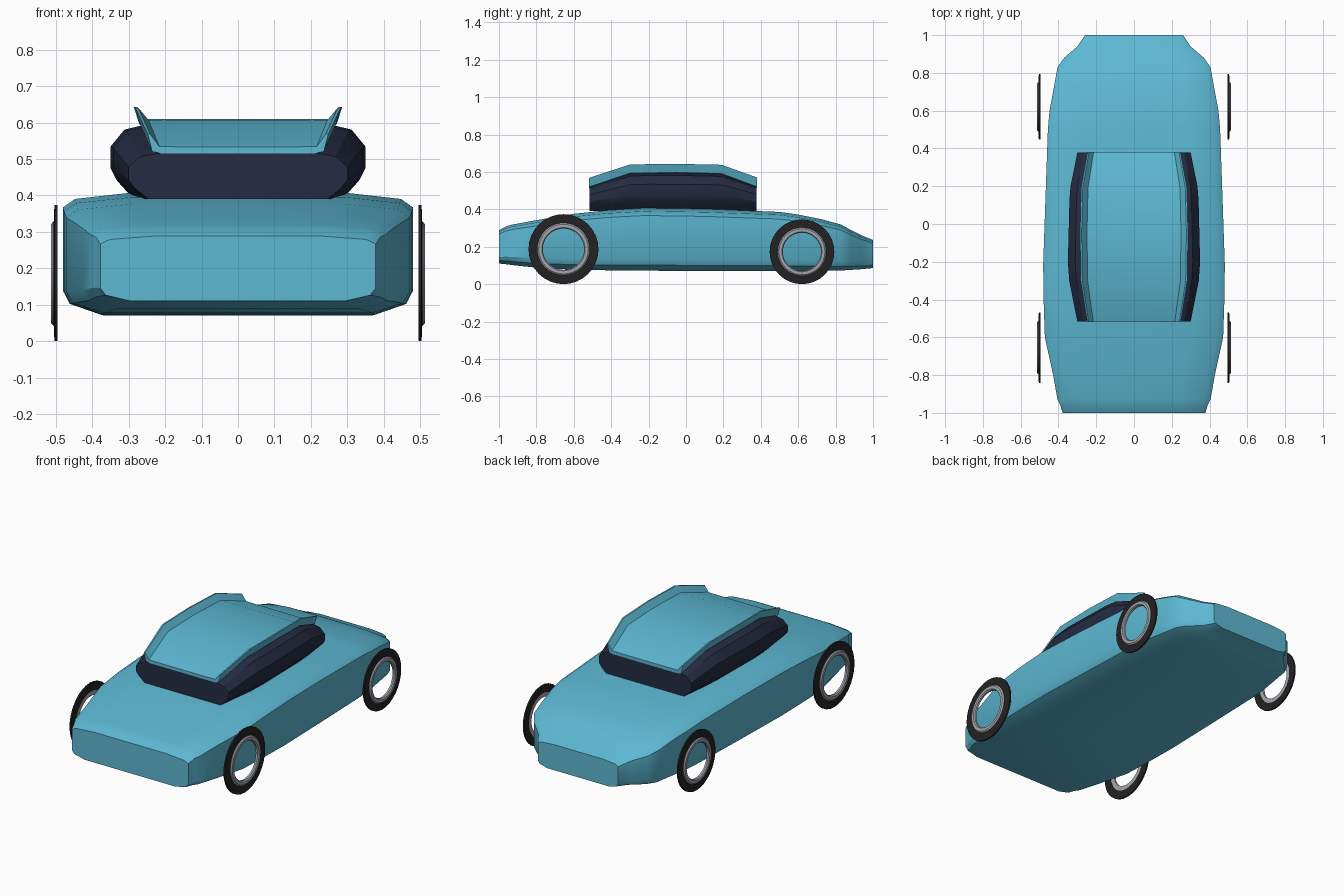
import bpy, bmesh, math

cube = bpy.data.objects.get("Cube")
if cube:
    bpy.data.objects.remove(cube, do_unlink=True)


def material(name, rgb):
    m = bpy.data.materials.new(name)
    m.use_nodes = True
    m.diffuse_color = (*rgb, 1)
    m.node_tree.nodes["Principled BSDF"].inputs["Base Color"].default_value = (*rgb, 1)
    return m


PAINT = material("light blue paint", (0.107, 0.48, 0.65))
GLASS = material("dark blue glass", (0.018, 0.025, 0.054))
RUBBER = material("black rubber", (0.016, 0.016, 0.016))
METAL = material("grey metal", (0.37, 0.39, 0.43))


def loft(name, rings, mat, wrap=False, angle=30):
    """Skin closed rings of points; cap both ends or wrap around."""
    bm = bmesh.new()
    loops = [[bm.verts.new(p) for p in ring] for ring in rings]
    n = len(loops[0])
    pairs = list(zip(loops, loops[1:]))
    if wrap:
        pairs.append((loops[-1], loops[0]))
    for a, b in pairs:
        for i in range(n):
            j = (i + 1) % n
            bm.faces.new((a[i], a[j], b[j], b[i]))
    if not wrap:
        bm.faces.new(loops[0])
        bm.faces.new(loops[-1])
    bmesh.ops.recalc_face_normals(bm, faces=bm.faces)
    mesh = bpy.data.meshes.new(name)
    bm.to_mesh(mesh)
    bm.free()
    mesh.materials.append(mat)
    obj = bpy.data.objects.new(name, mesh)
    bpy.context.collection.objects.link(obj)
    bpy.ops.object.select_all(action='DESELECT')
    bpy.context.view_layer.objects.active = obj
    obj.select_set(True)
    bpy.ops.object.shade_smooth_by_angle(angle=math.radians(angle))
    return obj


def sections(stations, half):
    """Scale a mirrored half profile to each (y, half width, bottom, top)."""
    outline = half + [(-u, v) for u, v in reversed(half)]
    return [[(u * w, y, lo + v * (hi - lo)) for u, v in outline]
            for y, w, lo, hi in stations]


# Body shell
body = [(-1, .378, .11, .288), (-.96, .39, .106, .31), (-.93, .405, .102, .318),
        (-.8, .428, .088, .342), (-.6, .472, .077, .376), (-.42, .478, .074, .395),
        (-.22, .481, .072, .407), (.1, .47, .07, .402), (.5, .456, .07, .386),
        (.6, .447, .07, .372), (.72, .425, .071, .348), (.83, .405, .073, .318),
        (.88, .37, .076, .29), (.94, .3, .08, .26), (1, .26, .086, .236)]
loft("body", sections(body, [(.78, 0), (.96, .09), (1, .2), (1, .88), (.93, .95), (.62, 1)]), PAINT)

# Dark window band
cabin = [(-.515, .3, .39, .52), (-.3, .343, .39, .598), (-.2, .35, .39, .602),
         (.12, .342, .39, .6), (.2, .336, .39, .594), (.378, .3, .385, .525)]
loft("window_band", sections(cabin, [(.82, 0), (.95, .24), (1, .4), (1, .68), (.89, .9), (.66, .99)]), GLASS)

# Roof panel with raised flared side edges
roof = [(-.518, .248, .515, .568), (-.3, .282, .588, .64), (-.05, .286, .592, .643),
        (.19, .28, .586, .638), (.38, .246, .515, .57)]
loft("roof_panel", sections(roof, [(.84, 0), (.95, .1), (1, 1), (.97, 1), (.87, .36), (.5, .34)]), PAINT, angle=20)


def hoop(name, profile, y, z, side, mat):
    """Revolve (radius, x) profile points about the axle."""
    rings = []
    for k in range(32):
        a = math.tau * k / 32
        rings.append([(side * x, y + r * math.cos(a), z + r * math.sin(a)) for r, x in profile])
    loft(name, rings, mat, wrap=True)


# Wheels: flat tyres with a raised open rim
for end, y, radius in (("front", -.655, .187), ("rear", .62, .173)):
    for label, side in (("left", 1), ("right", -1)):
        r = radius
        tyre = [(r, .495), (r, .504), (.74 * r, .506), (.74 * r, .495)]
        rim = [(.75 * r, .497), (.75 * r, .508), (.71 * r, .514),
               (.62 * r, .514), (.59 * r, .508), (.59 * r, .497)]
        hoop(f"{end}_{label}_tyre", tyre, y, r, side, RUBBER)
        hoop(f"{end}_{label}_rim", rim, y, r, side, METAL)
